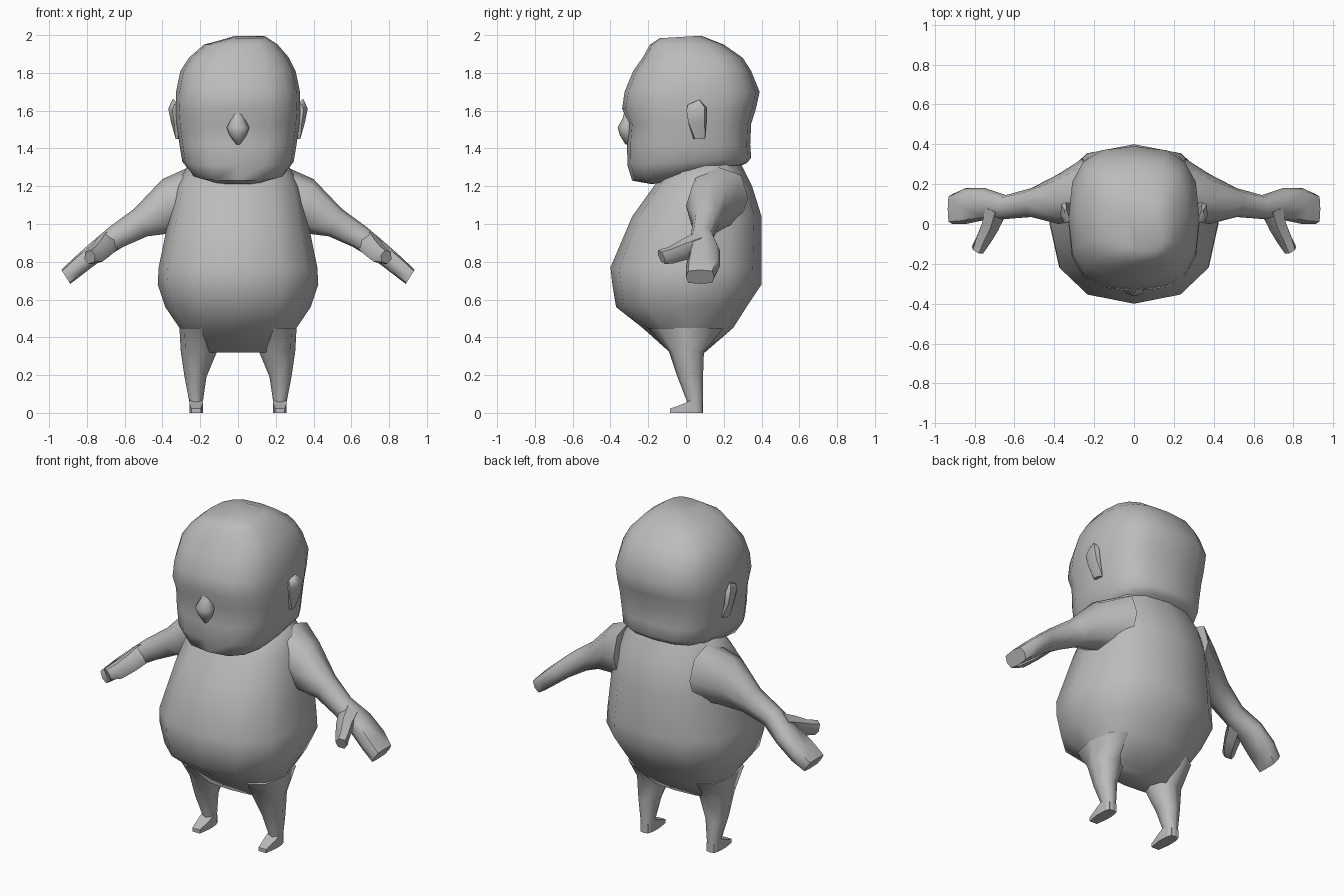
import bpy, bmesh, math
from mathutils import Vector

clay = bpy.data.materials.new("grey_clay")
clay.diffuse_color = (0.50, 0.50, 0.50, 1)


def spow(a, p):
    return math.copysign(abs(a) ** p, a)


def ring(c, u, v, n, p):
    """Rounded section about c with half-axes u and v."""
    c, u, v = Vector(c), Vector(u), Vector(v)
    return [c + u * spow(math.cos(2 * math.pi * i / n), p)
            + v * spow(math.sin(2 * math.pi * i / n), p) for i in range(n)]


def level(x, hw, yf, yb, z, tilt=0.0, n=12, p=0.85):
    """Horizontal section, optionally rising towards the back."""
    cy, h = (yf + yb) / 2, (yb - yf) / 2
    return ring((x, cy, z), (hw, 0, 0), (0, h, tilt * h), n, p)


def loft(name, rings, mirror=False, angle=60):
    bm = bmesh.new()
    loops = [[bm.verts.new(co) for co in r] for r in rings]
    n = len(loops[0])
    for a, b in zip(loops, loops[1:]):
        for i in range(n):
            bm.faces.new((a[i], a[(i + 1) % n], b[(i + 1) % n], b[i]))
    bm.faces.new(loops[0])
    bm.faces.new(loops[-1])
    bmesh.ops.recalc_face_normals(bm, faces=bm.faces)
    me = bpy.data.meshes.new(name)
    bm.to_mesh(me)
    bm.free()
    me.materials.append(clay)
    ob = bpy.data.objects.new(name, me)
    bpy.context.collection.objects.link(ob)
    bpy.ops.object.select_all(action='DESELECT')
    ob.select_set(True)
    bpy.context.view_layer.objects.active = ob
    bpy.ops.object.shade_smooth_by_angle(angle=math.radians(angle))
    if mirror:
        ob.modifiers.new("mirror", 'MIRROR')
    return ob


# Round torso: half width, front, back, height
loft("torso", [level(0, *r) for r in (
    (.24, -.085, .10, .32), (.31, -.23, .25, .45), (.385, -.37, .32, .56),
    (.425, -.39, .40, .68), (.42, -.40, .40, .77), (.365, -.285, .40, 1.04),
    (.33, -.17, .35, 1.20), (.26, -.08, .29, 1.32))])

# Head: centre x, half width, front, back, height, backward rise
loft("head", [level(*r, n=16, p=.72) for r in (
    (0, .15, -.18, .20, 1.245, .18), (0, .25, -.285, .32, 1.275, .15),
    (0, .295, -.31, .345, 1.33, .06), (0, .31, -.312, .34, 1.42),
    (0, .325, -.303, .345, 1.53), (0, .33, -.338, .37, 1.61),
    (0, .328, -.325, .39, 1.70), (0, .305, -.28, .345, 1.81),
    (.005, .265, -.23, .30, 1.88), (.015, .195, -.19, .20, 1.95),
    (.06, .09, -.14, .08, 1.99, .06))])

# Nose
loft("nose", [level(0, *r, n=8, p=1) for r in (
    (.012, -.32, -.28, 1.42), (.045, -.35, -.27, 1.47),
    (.06, -.362, -.27, 1.51), (.035, -.335, -.27, 1.56),
    (.02, -.325, -.28, 1.60))])

# Ears, widening towards the top
loft("ear", [ring(c, u, v, 6, 1) for c, u, v in (
    ((.315, .07, 1.45), (.012, .01, 0), (-.01, .03, 0)),
    ((.335, .06, 1.54), (.020, -.01, 0), (.008, .05, 0)),
    ((.345, .055, 1.61), (.024, -.01, 0), (.010, .055, .01)),
    ((.338, .04, 1.645), (.010, 0, 0), (.006, .035, .015)))], True)


def limb_section(tx, tz, bx, bz, y0, y1, p=.85):
    """Arm section from its upper and lower points and its depth."""
    return ring(((tx + bx) / 2, (y0 + y1) / 2, (tz + bz) / 2),
                ((tx - bx) / 2, 0, (tz - bz) / 2), (0, (y1 - y0) / 2, 0), 8, p)


# Arms with flat mitten hands
loft("arm", [limb_section(*r) for r in (
    (.26, 1.30, .25, .98, .02, .33), (.40, 1.238, .36, .95, .0, .25),
    (.55, 1.08, .48, .935, .035, .18), (.68, .985, .605, .88, .025, .145),
    (.78, .90, .715, .815, .02, .18, .65), (.87, .82, .82, .735, .0, .18, .6),
    (.935, .757, .888, .683, .0, .15, .5))], True)

# Thumbs
loft("thumb", [ring(c, u, v, 6, .9) for c, u, v in (
    ((.69, .07, .90), (.045, .02, -.03), (.035, 0, .05)),
    ((.72, -.01, .865), (.04, .02, -.02), (.025, 0, .05)),
    ((.755, -.08, .835), (.035, .015, -.01), (.02, 0, .045)),
    ((.785, -.13, .825), (.028, .018, -.01), (.01, -.01, .035)))], True)

# Short tapering legs
loft("leg", [level(*r, n=8) for r in (
    (.222, .02, .03, .08, .0), (.222, .035, .01, .09, .0),
    (.222, .036, .005, .09, .06), (.225, .058, -.045, .09, .19),
    (.207, .096, -.09, .095, .325), (.21, .10, -.20, .20, .45))], True)

# Wedge feet
loft("foot", [[Vector((.222 + s * w, y, z)) for s, z in
               ((-1, 0), (1, 0), (1, h), (-1, h))] for y, w, h in (
    (.085, .025, .05), (.03, .036, .07), (-.01, .036, .05),
    (-.085, .025, .022))], True, 40)
